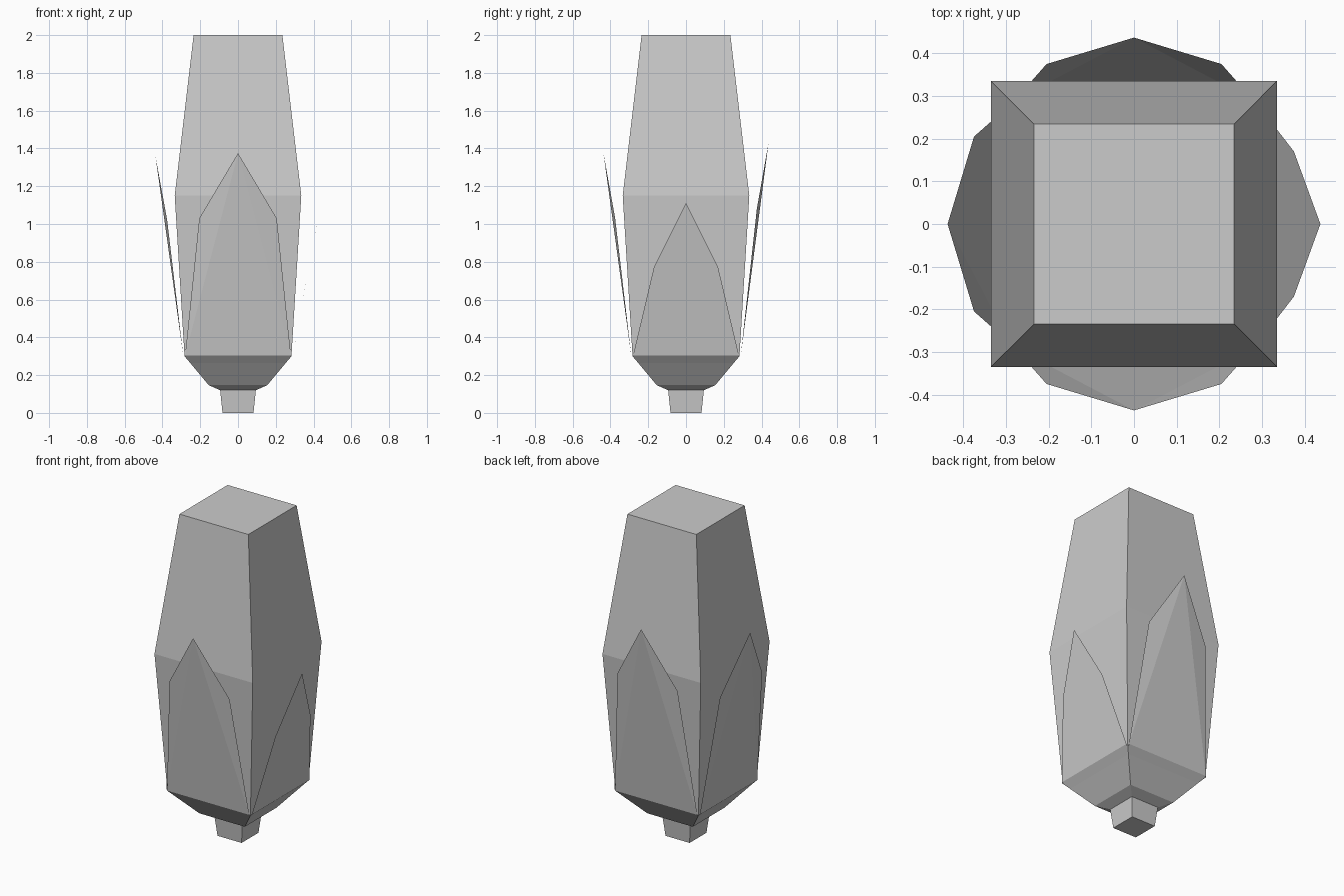
import bpy, bmesh
from math import pi
from mathutils import Matrix

if "Cube" in bpy.data.objects:
    bpy.data.objects.remove(bpy.data.objects["Cube"])


def finish(name, bm):
    mesh = bpy.data.meshes.new(name)
    bm.to_mesh(mesh)
    bm.free()
    obj = bpy.data.objects.new(name, mesh)
    bpy.context.collection.objects.link(obj)
    return obj


def square_loft(name, levels):
    """Stack square sections given as (z, half width) and cap both ends."""
    bm = bmesh.new()
    rings = [[bm.verts.new((sx * h, sy * h, z))
              for sx, sy in ((-1, -1), (1, -1), (1, 1), (-1, 1))]
             for z, h in levels]
    for low, high in zip(rings, rings[1:]):
        for i in range(4):
            j = (i + 1) % 4
            bm.faces.new((low[i], low[j], high[j], high[i]))
    bm.faces.new(rings[0][::-1])
    bm.faces.new(rings[-1])
    return finish(name, bm)


def leaf(name, angle, tip_z, shoulder_z, shoulder_w):
    """Pointed leaf sheet hugging the front of the body, turned about z."""
    bm = bmesh.new()
    rows = [(0.14, -0.145, 0.145), (0.28, -0.29, 0.305),
            (shoulder_w, -0.375, shoulder_z)]
    pairs = [[bm.verts.new((s * w, y, z)) for s in (-1, 1)] for w, y, z in rows]
    tip = bm.verts.new((0, -0.437, tip_z))
    base, knee, shoulder = pairs
    bm.faces.new((base[0], base[1], knee[1], knee[0]))
    # Upper blade fans out from the tip
    bm.faces.new((tip, knee[0], knee[1]))
    bm.faces.new((tip, shoulder[0], knee[0]))
    bm.faces.new((tip, knee[1], shoulder[1]))
    bm.transform(Matrix.Rotation(angle, 4, 'Z'))
    return finish(name, bm)


# Short tapered stalk and faceted body
square_loft("stem", [(0, 0.082), (0.125, 0.095)])
square_loft("body", [(0.12, 0.095), (0.147, 0.155), (0.30, 0.283),
                     (1.15, 0.335), (2.0, 0.235)])

# Four leaves of different heights
leaf("front_leaf", 0, 1.375, 1.03, 0.205)
leaf("right_leaf", pi / 2, 1.11, 0.77, 0.17)
leaf("back_leaf", pi, 1.43, 1.08, 0.205)
leaf("left_leaf", -pi / 2, 1.36, 1.02, 0.205)
